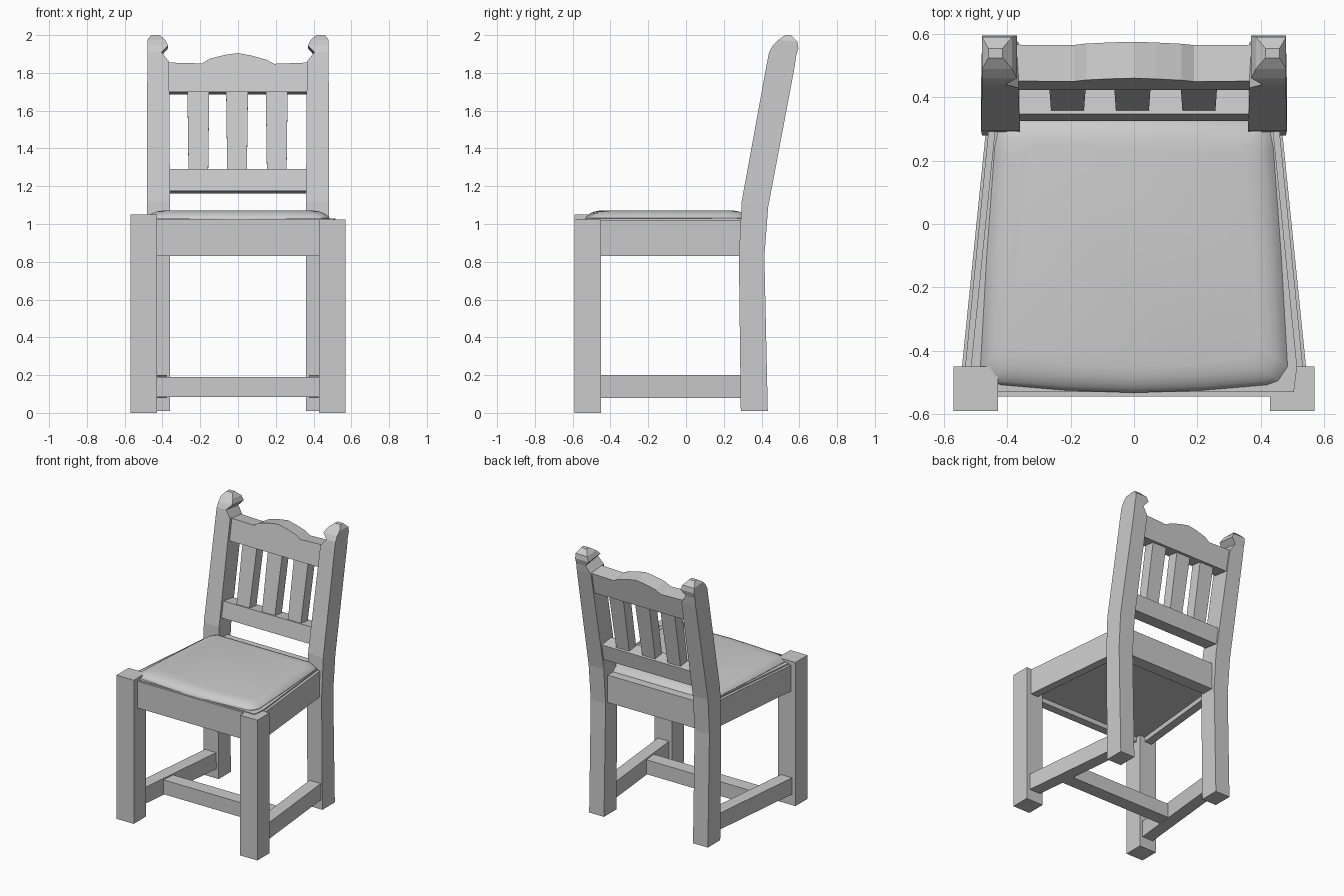
import bpy
import bmesh
from mathutils import Vector

cube = bpy.data.objects.get("Cube")
if cube:
    bpy.data.objects.remove(cube, do_unlink=True)

GREY = (0.6, 0.6, 0.6, 1.0)
mat = bpy.data.materials.new("plain grey")
mat.use_nodes = True
mat.diffuse_color = GREY
mat.node_tree.nodes["Principled BSDF"].inputs["Base Color"].default_value = GREY


def loft(name, rings):
    """Skin a stack of equal-sized rings and cap both ends."""
    bm = bmesh.new()
    loops = [[bm.verts.new(p) for p in ring] for ring in rings]
    n = len(loops[0])
    for a, b in zip(loops, loops[1:]):
        for i in range(n):
            j = (i + 1) % n
            bm.faces.new((a[i], a[j], b[j], b[i]))
    bm.faces.new(loops[0][::-1])
    bm.faces.new(loops[-1])
    bmesh.ops.recalc_face_normals(bm, faces=bm.faces)
    mesh = bpy.data.meshes.new(name)
    bm.to_mesh(mesh)
    bm.free()
    mesh.materials.append(mat)
    obj = bpy.data.objects.new(name, mesh)
    bpy.context.collection.objects.link(obj)
    return obj


def prism(name, outline, z0, z1):
    return loft(name, [[(x, y, z) for x, y in outline] for z in (z0, z1)])


def beam(name, start, end, width, z0, z1):
    """Horizontal bar between two plan points."""
    a, b = Vector(start), Vector(end)
    d = (b - a).normalized() * width / 2
    s = Vector((-d.y, d.x))
    return prism(name, [a - s, b - s, b + s, a + s], z0, z1)


def leaning(name, outline, inset, depth):
    """Board with an x-z outline, tilted back along the rear posts."""
    front = [(x, 0.33 + inset + 0.185 * (z - 1.2), z) for x, z in outline]
    back = [(x, y + depth, z - 0.13 * depth) for x, y, z in front]
    return loft(name, [front, back])


# Rear posts: front y, front z, back y, back z, inner x, outer x
POST = [
    (0.29, 0.01, 0.433, 0.01, 0.36, 0.48),
    (0.28, 0.83, 0.415, 0.83, 0.36, 0.48),
    (0.295, 1.12, 0.435, 1.09, 0.36, 0.483),
    (0.43, 1.86, 0.575, 1.83, 0.365, 0.48),
    (0.44, 1.91, 0.583, 1.89, 0.405, 0.48),
    (0.46, 1.945, 0.595, 1.93, 0.37, 0.48),
    (0.49, 1.975, 0.59, 1.965, 0.385, 0.48),
    (0.525, 2.0, 0.555, 2.0, 0.415, 0.46),
]

for side, s, top in (("left", 1, 1.025), ("right", -1, 1.05)):
    loft(side + "_rear_post", [
        [(s * xi, yf, zf), (s * xo, yf, zf), (s * xo, yb, zb), (s * xi, yb, zb)]
        for yf, zf, yb, zb, xi, xo in POST])
    prism(side + "_front_leg",
          [(s * x, y) for x, y in ((0.43, -0.59), (0.57, -0.59), (0.57, -0.45), (0.43, -0.45))],
          0, top)
    beam(side + "_seat_rail", (s * 0.505, -0.47), (s * 0.427, 0.32), 0.06, 0.83, 1.02)
    beam(side + "_stretcher", (s * 0.5, -0.47), (s * 0.42, 0.32), 0.09, 0.08, 0.2)

# Frame bars across the chair
beam("front_seat_rail", (-0.45, -0.515), (0.45, -0.515), 0.06, 0.83, 1.025)
beam("rear_seat_rail", (-0.38, 0.345), (0.38, 0.345), 0.09, 0.83, 1.03)
beam("cross_stretcher", (-0.46, -0.195), (0.46, -0.195), 0.1, 0.085, 0.19)

# Back rest: lower rail, shaped crest rail and three slats
leaning("lower_back_rail", [(-0.38, 1.175), (0.38, 1.175), (0.38, 1.29), (-0.38, 1.29)], 0, 0.11)
CREST = [(0.38, 1.855), (0.19, 1.848), (0.15, 1.87), (0.07, 1.892), (0, 1.905),
         (-0.07, 1.895), (-0.15, 1.875), (-0.19, 1.85), (-0.38, 1.855)]
leaning("crest_rail", [(-0.38, 1.7), (0.38, 1.7)] + CREST, 0, 0.115)
for i, x in enumerate((-0.21, -0.005, 0.205)):
    leaning("back_slat_%d" % (i + 1),
            [(x - 0.052, 1.27), (x + 0.052, 1.27), (x + 0.058, 1.72), (x - 0.058, 1.72)],
            0.012, 0.08)

# Seat board between the rails
prism("seat_board",
      [(-0.505, -0.53), (0.505, -0.53), (0.515, -0.45), (0.437, 0.32), (-0.437, 0.32), (-0.515, -0.45)],
      0.865, 1.03)

# Bow-fronted pad with a soft edge
HALF = [(0, -0.533), (0.22, -0.525), (0.42, -0.508), (0.455, -0.495), (0.485, -0.45),
        (0.465, -0.1), (0.44, 0.24), (0.43, 0.29), (0.4, 0.328)]
PAD = HALF + [(-x, y) for x, y in HALF[:0:-1]]
rings = []
for inset, z in ((0, 1.0), (0, 1.033), (0.012, 1.046), (0.028, 1.057), (0.05, 1.066), (0.085, 1.072)):
    k = 1 - inset / 0.45
    rings.append([(x * k, -0.1 + (y + 0.1) * k, z) for x, y in PAD])
pad = loft("seat_pad", rings)
bpy.ops.object.select_all(action="DESELECT")
pad.select_set(True)
bpy.context.view_layer.objects.active = pad
bpy.ops.object.shade_smooth_by_angle(angle=0.75)
